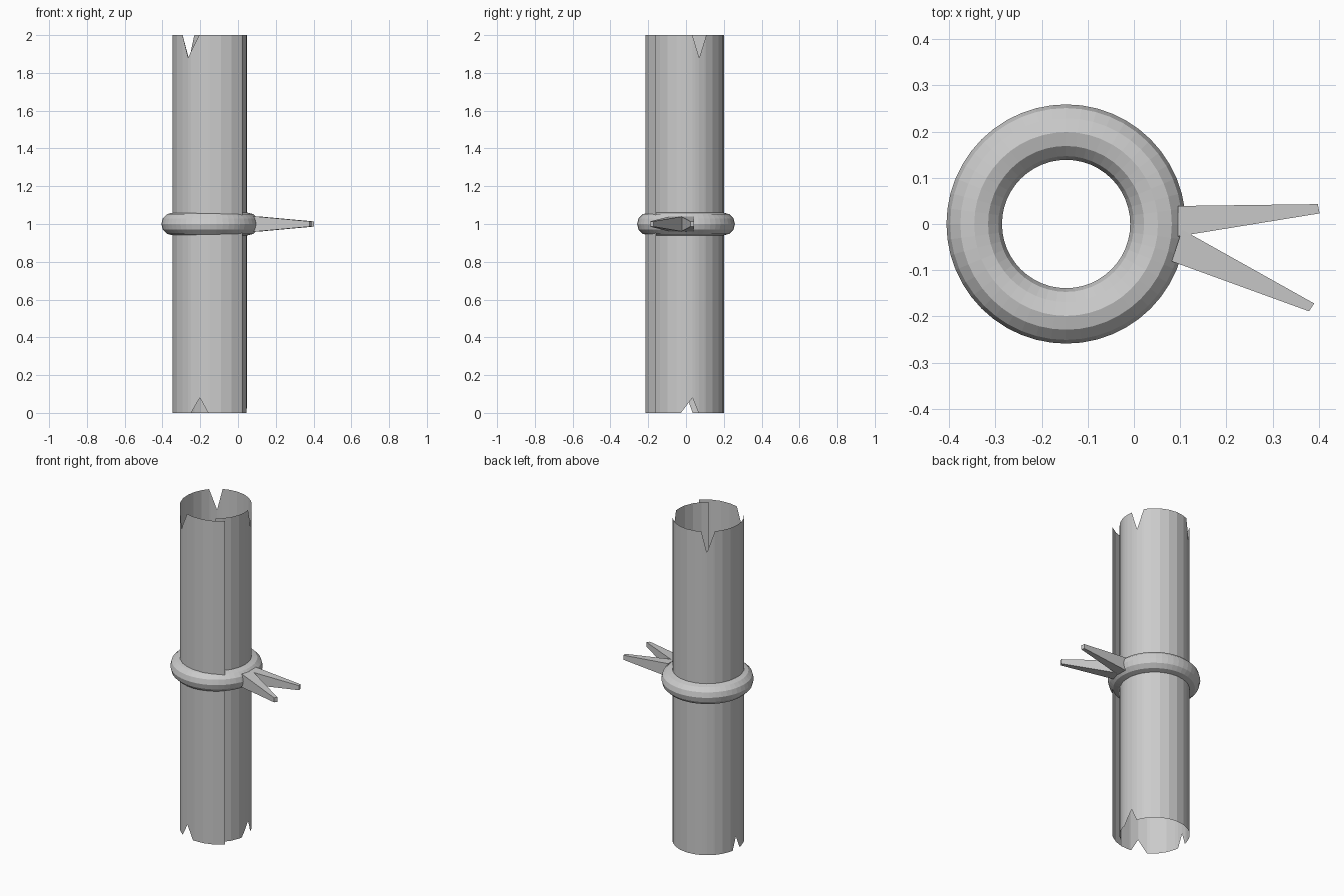
import bpy, bmesh
from math import radians, cos, sin

if "Cube" in bpy.data.objects:
    bpy.data.objects.remove(bpy.data.objects["Cube"])

CX = -0.147


def make(name, bm):
    me = bpy.data.meshes.new(name)
    bm.to_mesh(me)
    bm.free()
    ob = bpy.data.objects.new(name, me)
    bpy.context.collection.objects.link(ob)
    return ob


def lerp_table(table, a):
    for (a0, v0), (a1, v1) in zip(table, table[1:]):
        if a0 <= a <= a1:
            return v0 + (v1 - v0) * (a - a0) / (a1 - a0)
    return table[-1][1]


# Rolled sheet: spiral radius by angle (inner end -> outer end)
START, END = -57, 317
radius = [(-57, .194), (0, .194), (90, .200), (180, .199), (270, .215), (317, .233)]

# Torn notches: start, tip, end angle and depth
top_notches = [(10, 21, 33, .12), (115, 124, 137, .13), (225, 236, 254, .12)]
low_notches = [(-8, 10, 20, .08), (170, 178, 188, .08), (241, 255, 267, .08)]


def edge(notches):
    pts = [(START, 0)]
    for a, b, c, d in notches:
        pts += [(a, 0), (b, d), (c, 0)]
    return pts + [(END, 0)]


top_edge, low_edge = edge(top_notches), edge(low_notches)
angles = set(range(-45, END, 15)) | {a for a, _ in top_edge + low_edge}
bm = bmesh.new()
prev = None
for a in sorted(angles):
    r, t = lerp_table(radius, a), radians(a)
    x, y = CX + r * cos(t), r * sin(t)
    col = [bm.verts.new((x, y, z)) for z in
           (lerp_table(low_edge, a), 2 - lerp_table(top_edge, a))]
    if prev:
        bm.faces.new((prev[0], col[0], col[1], prev[1]))
    prev = col
sheet = make("rolled_sheet", bm)

# Tie ring around the middle
bpy.ops.mesh.primitive_torus_add(location=(CX, 0, 1), major_radius=.199, minor_radius=.06,
                                 major_segments=48, minor_segments=12)
bpy.context.object.name = "tie_ring"


# Tapered loose ends of the tie
def tail(name, base, tip, hb, ht):
    bm = bmesh.new()
    rings = [[bm.verts.new((p[0], p[1], 1 + s * h)) for p, s in
              ((e[0], -1), (e[1], -1), (e[1], 1), (e[0], 1))]
             for e, h in ((base, hb), (tip, ht))]
    b, t = rings
    bm.faces.new(b[::-1])
    bm.faces.new(t)
    for i in range(4):
        j = (i + 1) % 4
        bm.faces.new((b[i], b[j], t[j], t[i]))
    bmesh.ops.recalc_face_normals(bm, faces=bm.faces)
    return make(name, bm)


tail("tie_end_back", ((.095, -.027), (.095, .039)), ((.402, .023), (.398, .043)), .041, .014)
tail("tie_end_front", ((.082, -.081), (.104, -.012)), ((.379, -.189), (.39, -.172)), .041, .014)
